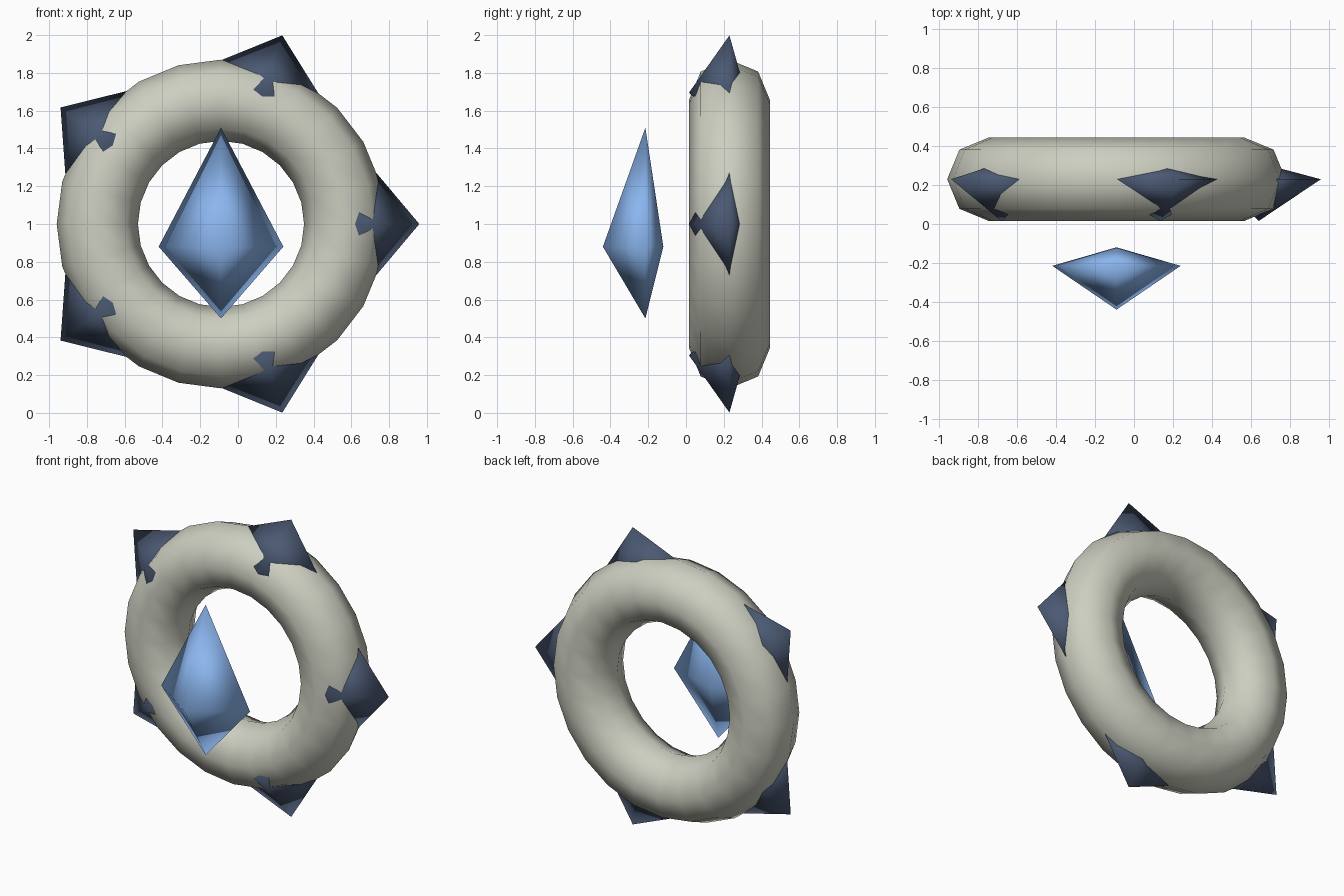
import bpy, bmesh, math
from mathutils import Matrix, Vector

if "Cube" in bpy.data.objects:
    bpy.data.objects.remove(bpy.data.objects["Cube"])

CX, CY, CZ = -0.09, 0.23, 1.0   # ring centre


def material(name, rgb):
    m = bpy.data.materials.new(name)
    m.diffuse_color = (*rgb, 1)
    m.use_nodes = True
    m.node_tree.nodes["Principled BSDF"].inputs["Base Color"].default_value = m.diffuse_color
    return m


def crystal(name, mat, half_width, up, down, front, back, matrix):
    """Lopsided octahedron: long tip along +z, deep side towards -y."""
    bm = bmesh.new()
    top = bm.verts.new((0, 0, up))
    bottom = bm.verts.new((0, 0, -down))
    girdle = [bm.verts.new(p) for p in
              ((half_width, 0, 0), (0, back, 0), (-half_width, 0, 0), (0, -front, 0))]
    for i in range(4):
        a, b = girdle[i], girdle[(i + 1) % 4]
        bm.faces.new((a, b, top))
        bm.faces.new((b, a, bottom))
    bmesh.ops.transform(bm, matrix=matrix, verts=bm.verts)
    bmesh.ops.recalc_face_normals(bm, faces=bm.faces)
    for f in bm.faces:
        f.smooth = True
    me = bpy.data.meshes.new(name)
    bm.to_mesh(me)
    bm.free()
    me.materials.append(mat)
    ob = bpy.data.objects.new(name, me)
    bpy.context.collection.objects.link(ob)
    return ob


stone = material("stone", (0.61, 0.62, 0.53))
blue = material("blue_crystal", (0.26, 0.47, 0.87))
dark = material("dark_crystal", (0.07, 0.10, 0.17))

# Upright stone ring
bpy.ops.mesh.primitive_torus_add(major_segments=24, minor_segments=8,
                                 major_radius=0.655, minor_radius=0.215,
                                 location=(CX, CY, CZ),
                                 rotation=(math.pi / 2, 0, 0))
ring = bpy.context.object
ring.name = "ring"
ring.data.materials.append(stone)
bpy.ops.object.shade_smooth()

# Floating crystal in front of the opening
crystal("centre_crystal", blue, 0.33, 0.63, 0.38, 0.225, 0.095,
        Matrix.Translation((CX, -0.215, 0.88)))

# Five spikes set radially into the ring
for i in range(5):
    angle = i * math.tau / 5
    turn = Matrix.Rotation(math.pi / 2 - angle, 4, 'Y')
    place = Matrix.Translation((CX, CY, CZ)) @ turn @ Matrix.Translation((0, 0, 0.73))
    crystal(f"spike_{i + 1}", dark, 0.38, 0.32, 0.19, 0.215, 0.085, place)
